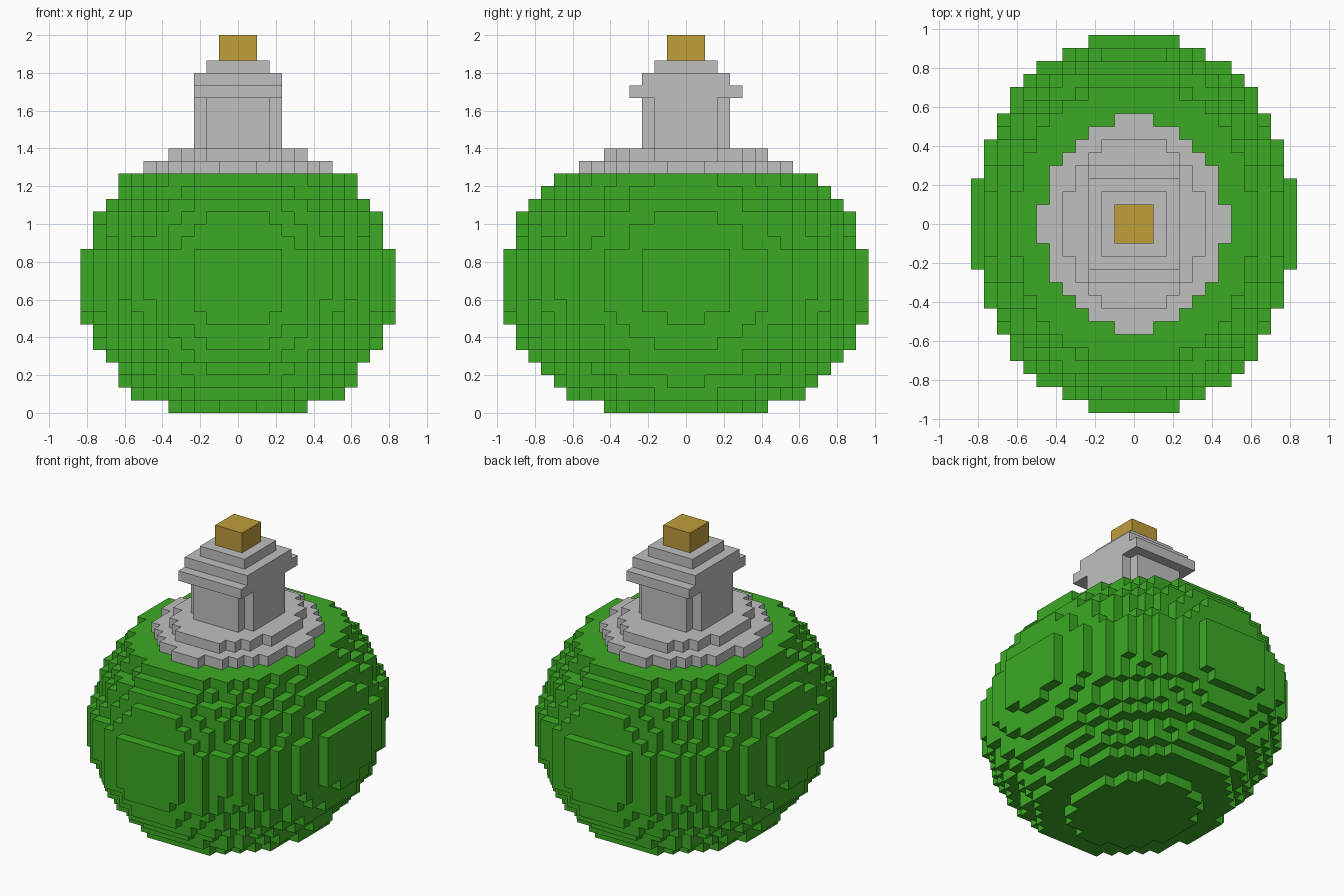
import bpy
import bmesh

cube = bpy.data.objects.get("Cube")
if cube:
    bpy.data.objects.remove(cube, do_unlink=True)

UNIT = 2 / 30  # edge of one block


def material(name, rgb):
    mat = bpy.data.materials.new(name)
    mat.use_nodes = True
    mat.diffuse_color = (*rgb, 1)
    mat.node_tree.nodes["Principled BSDF"].inputs["Base Color"].default_value = (*rgb, 1)
    return mat


def ellipse(z, a, b):
    """One layer of blocks filling an ellipse."""
    return {(x, y, z) for x in range(-15, 16) for y in range(-15, 16)
            if (x / a) ** 2 + (y / b) ** 2 <= 1}


def box(z0, z1, nx, ny):
    """Blocks out to nx and ny either side of the middle."""
    return {(x, y, z) for x in range(-nx, nx + 1) for y in range(-ny, ny + 1)
            for z in range(z0, z1)}


def build(name, cells, mat):
    """Mesh made of the outer faces of a set of blocks."""
    bm = bmesh.new()
    verts = {}

    def corner(p):
        if p not in verts:
            x, y, z = p
            verts[p] = bm.verts.new(((x - 0.5) * UNIT, (y - 0.5) * UNIT, z * UNIT))
        return verts[p]

    for cell in cells:
        for axis in range(3):
            u, v = (axis + 1) % 3, (axis + 2) % 3
            for side in (0, 1):
                beside = list(cell)
                beside[axis] += 2 * side - 1
                if tuple(beside) in cells:
                    continue
                loop = []
                for du, dv in ((0, 0), (1, 0), (1, 1), (0, 1)):
                    p = list(cell)
                    p[axis] += side
                    p[u] += du
                    p[v] += dv
                    loop.append(corner(tuple(p)))
                bm.faces.new(loop if side else loop[::-1])
    mesh = bpy.data.meshes.new(name)
    bm.to_mesh(mesh)
    bm.free()
    mesh.materials.append(mat)
    obj = bpy.data.objects.new(name, mesh)
    bpy.context.collection.objects.link(obj)
    return obj


green = material("leaf green", (0.045, 0.402, 0.017))
grey = material("light grey", (0.527, 0.527, 0.527))
gold = material("cork gold", (0.527, 0.342, 0.042))

# Round flask body: width of each layer relative to the widest
widths = [0.44, 0.665, 0.735, 0.78, 0.86, 0.91, 0.935, 0.975, 0.99,
          1, 1, 1, 1, 0.95, 0.93, 0.91, 0.855, 0.79, 0.74]
body = set()
for level, w in enumerate(widths):
    body |= ellipse(level, 12.4 * w, 14.65 * w)
build("flask_body", body, green)

# Shoulder rings
build("shoulder_rings", ellipse(19, 7.1, 8.2) | ellipse(20, 5.4, 6.5), grey)

# Neck column with notched corners, and stepped collar
neck = box(21, 25, 3, 2) | box(21, 25, 2, 3)
collar = box(25, 26, 3, 4) | box(26, 27, 3, 3) | box(27, 28, 2, 2)
build("neck_and_collar", neck | collar, grey)

# Stopper
build("stopper", box(28, 30, 1, 1), gold)
